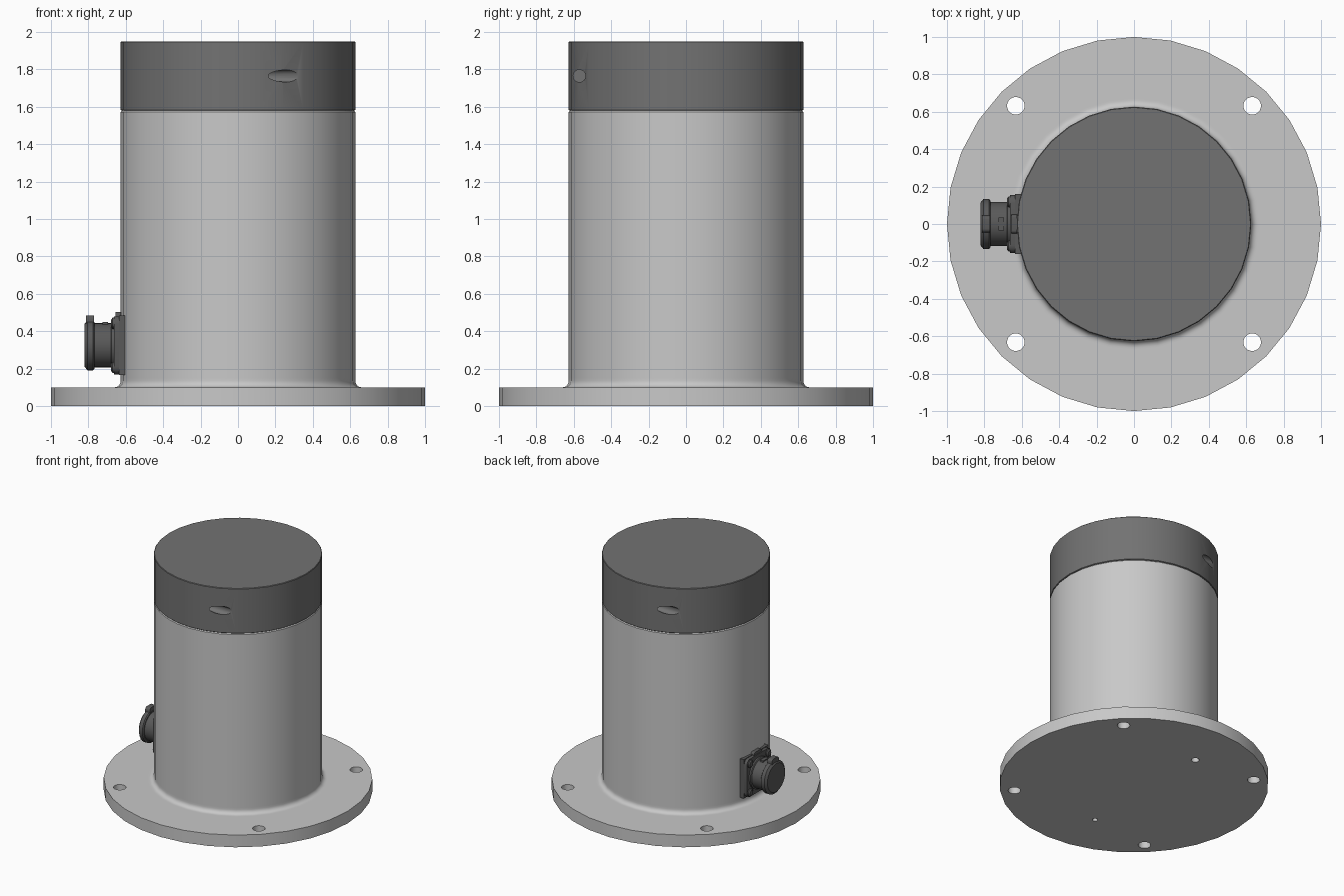
import bpy, bmesh, math
from mathutils import Vector

if "Cube" in bpy.data.objects:
    bpy.data.objects.remove(bpy.data.objects["Cube"], do_unlink=True)


def material(name, value):
    m = bpy.data.materials.new(name)
    m.use_nodes = True
    colour = (value, value, value, 1)
    m.diffuse_color = colour
    m.node_tree.nodes["Principled BSDF"].inputs["Base Color"].default_value = colour
    return m


LIGHT = material("light grey metal", 0.58)
DARK = material("dark grey cover", 0.17)
BLACK = material("charcoal connector", 0.1)


def add(name, bm, mat):
    bmesh.ops.recalc_face_normals(bm, faces=bm.faces[:])
    me = bpy.data.meshes.new(name)
    bm.to_mesh(me)
    bm.free()
    ob = bpy.data.objects.new(name, me)
    bpy.context.collection.objects.link(ob)
    me.materials.append(mat)
    return ob


def activate(ob):
    bpy.ops.object.select_all(action="DESELECT")
    ob.select_set(True)
    bpy.context.view_layer.objects.active = ob


def smooth(ob):
    activate(ob)
    bpy.ops.object.shade_smooth_by_angle(angle=math.radians(30))
    return ob


def lathe(name, profile, mat, axis="Z", centre=(0, 0, 0), n=32):
    """Closed turned part from (radius, position along axis) pairs."""
    bm = bmesh.new()
    c = Vector(centre)
    rings = []
    for r, h in profile:
        ring = []
        for i in range(n):
            a = math.tau * i / n
            u, v = r * math.cos(a), r * math.sin(a)
            p = {"X": (h, u, v), "Y": (u, h, v), "Z": (u, v, h)}[axis]
            ring.append(bm.verts.new(c + Vector(p)))
        rings.append(ring)
    for low, high in zip(rings, rings[1:]):
        for i in range(n):
            j = (i + 1) % n
            bm.faces.new((low[i], low[j], high[j], high[i]))
    bm.faces.new(rings[0])
    bm.faces.new(rings[-1])
    return add(name, bm, mat)


def box(name, lo, hi, mat, bevel=0):
    bm = bmesh.new()
    bmesh.ops.create_cube(bm, size=1)
    lo, hi = Vector(lo), Vector(hi)
    for v in bm.verts:
        v.co = (lo + hi) / 2 + v.co * (hi - lo)
    if bevel:
        edges = [e for e in bm.edges
                 if abs(e.verts[0].co.x - e.verts[1].co.x) > 0.001]
        bmesh.ops.bevel(bm, geom=edges, offset=bevel, segments=4,
                        profile=0.5, affect="EDGES")
    return smooth(add(name, bm, mat))


def drill(ob, cutters):
    activate(ob)
    for cutter in cutters:
        cutter.hide_render = True
        mod = ob.modifiers.new("hole", "BOOLEAN")
        mod.operation, mod.solver, mod.object = "DIFFERENCE", "EXACT", cutter
        bpy.ops.object.modifier_apply(modifier=mod.name)
        bpy.data.objects.remove(cutter, do_unlink=True)


# Housing: round base flange, fillet and tube turned in one piece
R, F, BASE, SEAM = 0.627, 0.035, 0.1, 1.58
fillet = [(R + F - F * math.sin(a), BASE + F - F * math.cos(a))
          for a in (math.pi / 2 * k / 5 for k in range(6))]
housing = lathe("housing", [(1, 0), (1, BASE), (R + F + 0.01, BASE)] + fillet
                + [(R, 0.15), (R, SEAM - 0.008), (R - 0.008, SEAM)], LIGHT)
holes = [lathe("hole_cutter", [(0.047, -0.05), (0.047, 0.2)], LIGHT,
               centre=(x, y, 0), n=24) for x in (-0.632, 0.632) for y in (-0.632, 0.632)]
holes += [lathe("dowel_cutter", [(r, -0.05), (r, 0.1)], LIGHT,
                centre=(-0.108, y, 0), n=20) for y, r in ((0.58, 0.03), (-0.58, 0.02))]
drill(housing, holes)
smooth(housing)

# Top cover with two blind sideways holes
cover = lathe("top_cover", [(R - 0.004, SEAM), (R, SEAM + 0.004),
                            (R, 1.946), (R - 0.004, 1.95)], DARK)
drill(cover, [lathe("side_hole_cutter", [(0.033, s * 0.1), (0.033, s * 0.5)], DARK,
                    axis="X", centre=(0, -s * 0.57, 1.765), n=24) for s in (1, -1)])
smooth(cover)

# Connector on the side of the housing
Z = 0.325
box("connector_gasket", (-0.637, -0.16, Z - 0.16), (-0.58, 0.16, Z + 0.16), BLACK)
box("connector_flange", (-0.662, -0.155, Z - 0.155), (-0.63, 0.155, Z + 0.155), BLACK, 0.04)
for y in (-0.118, 0.118):
    for z in (-0.118, 0.118):
        smooth(lathe("flange_screw", [(0.03, -0.65), (0.03, -0.67), (0.02, -0.678)], BLACK,
                     axis="X", centre=(0, y, Z + z), n=16))
smooth(lathe("connector_barrel", [(0.128, -0.65), (0.128, -0.675), (0.118, -0.68),
                                  (0.118, -0.78)], BLACK, axis="X", centre=(0, 0, Z)))
box("barrel_key", (-0.725, -0.035, Z + 0.1), (-0.695, 0.035, Z + 0.125), BLACK)
smooth(lathe("connector_cap", [(0.125, -0.768), (0.134, -0.775), (0.134, -0.805),
                               (0.115, -0.82)], BLACK, axis="X", centre=(0, 0, Z)))
box("cap_tab", (-0.812, -0.045, Z + 0.08), (-0.77, 0.045, Z + 0.16), BLACK, 0.02)
box("flange_tab", (-0.655, -0.05, Z + 0.13), (-0.625, 0.05, Z + 0.178), BLACK, 0.015)
